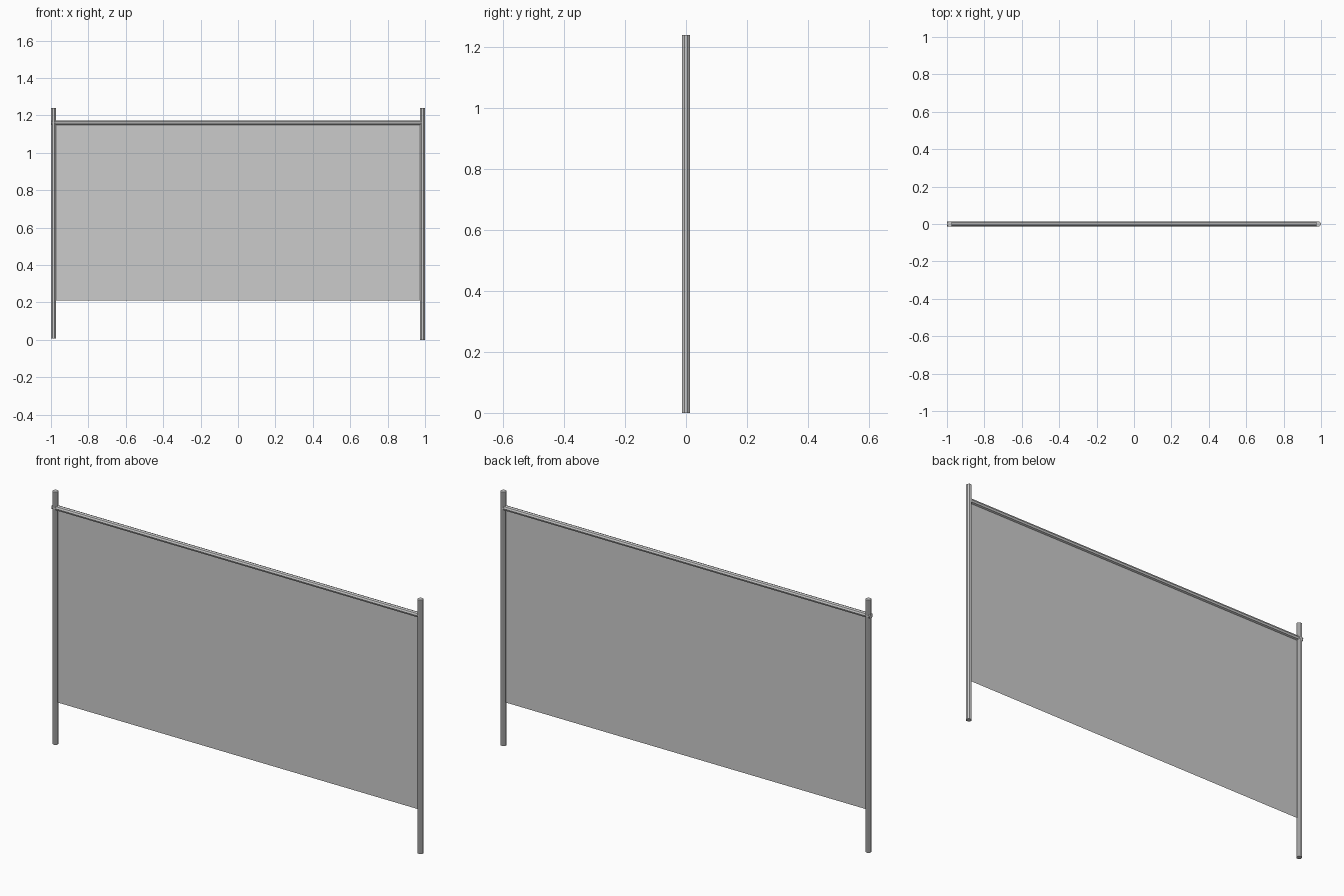
import bpy
from math import pi

if "Cube" in bpy.data.objects:
    bpy.data.objects.remove(bpy.data.objects["Cube"])


def tube(name, radius, length, center, rot=(0, 0, 0)):
    bpy.ops.mesh.primitive_cylinder_add(vertices=8, radius=radius, depth=length,
                                        location=center, rotation=rot)
    bpy.context.object.name = name


# Upright posts (the left one stops just short of the ground)
for name, x, bottom in (("left_post", -0.986, 0.006), ("right_post", 0.986, 0.0)):
    tube(name, 0.014, 1.24 - bottom, (x, 0, (1.24 + bottom) / 2), (0, 0, pi / 8))

# Top rail, poking slightly through the left post
tube("top_rail", 0.0125, 1.984, (-0.008, 0, 1.16), (0, pi / 2, 0))

# Thin sheet hanging between the posts
bpy.ops.mesh.primitive_plane_add(size=1, location=(0, 0, 0.685), rotation=(pi / 2, 0, 0))
panel = bpy.context.object
panel.name = "hanging_panel"
panel.scale = (1.964, 0.95, 1)
